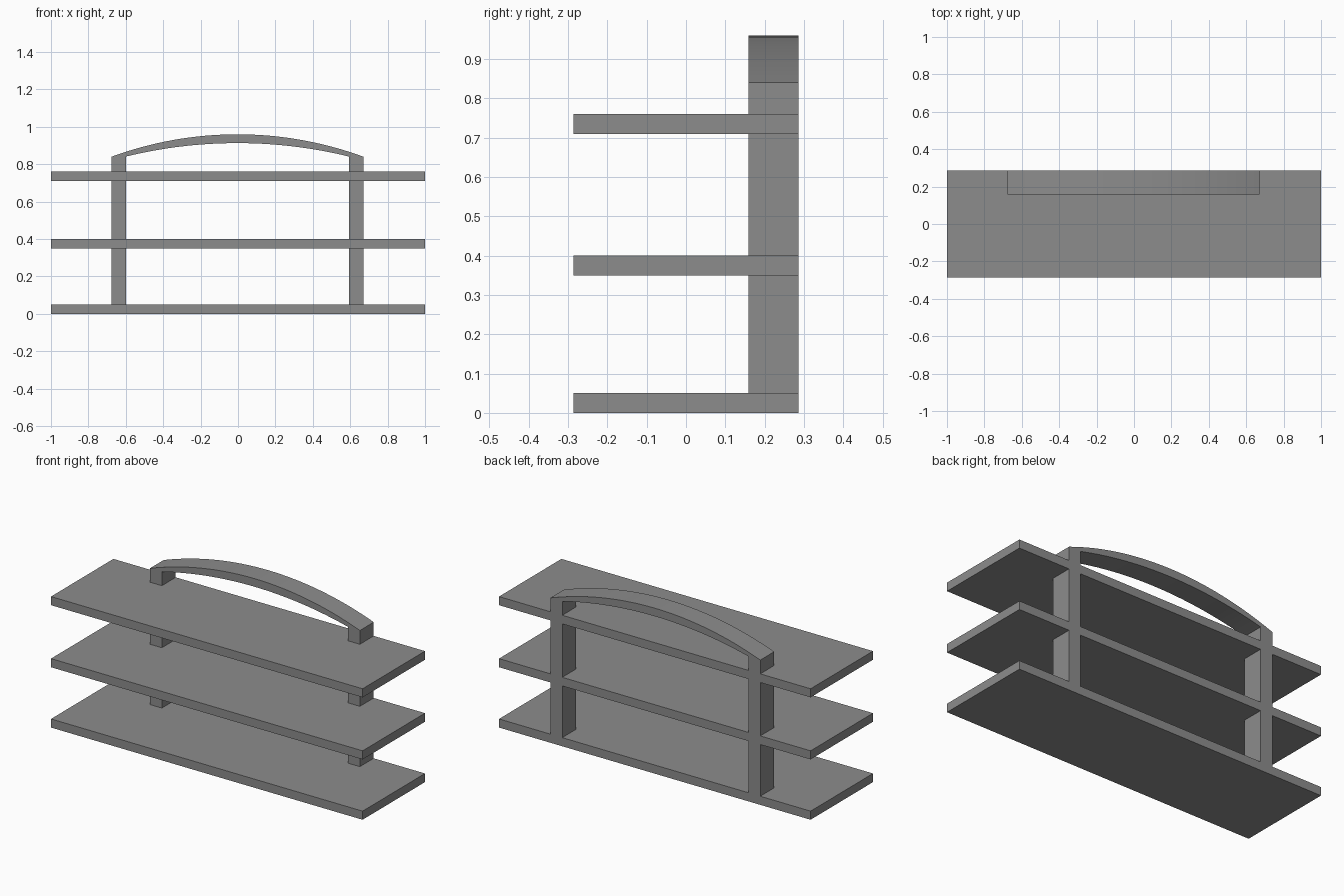
import bpy, bmesh, math

if "Cube" in bpy.data.objects:
    bpy.data.objects.remove(bpy.data.objects["Cube"])

HALF_DEPTH = 0.286     # shelf half depth, frame is flush with the back
FRAME_FRONT = 0.159
FRAME_X = -0.003       # frame sits very slightly off centre

dark_grey = bpy.data.materials.new("dark_grey")
dark_grey.diffuse_color = (0.265, 0.265, 0.265, 1)
dark_grey.use_nodes = True
dark_grey.node_tree.nodes["Principled BSDF"].inputs["Base Color"].default_value = dark_grey.diffuse_color


def shelf(name, z0, z1):
    bpy.ops.mesh.primitive_cube_add(size=1, location=(0, 0, (z0 + z1) / 2))
    ob = bpy.context.object
    ob.name = name
    ob.scale = (2, 2 * HALF_DEPTH, z1 - z0)
    bpy.ops.object.transform_apply(location=False, rotation=False, scale=True)
    ob.data.materials.append(dark_grey)


def arc(half, z_end, z_top, n=32):
    """Points of a circular arc from -half to +half, rising to z_top."""
    sag = z_top - z_end
    r = (half ** 2 + sag ** 2) / (2 * sag)
    a = math.asin(half / r)
    return [(r * math.sin(t), z_top - r + r * math.cos(t))
            for t in (a * (2 * i / n - 1) for i in range(n + 1))]


# three shelves
for name, z0, z1 in (("bottom_shelf", 0, 0.05),
                     ("middle_shelf", 0.35, 0.40),
                     ("top_shelf", 0.71, 0.76)):
    shelf(name, z0, z1)

# back frame: two posts joined by an arched handle, one extruded outline
OUT, INN, FOOT = 0.674, 0.597, 0.05
outline = ([(-OUT, FOOT)] + arc(OUT, 0.84, 0.96) + [(OUT, FOOT), (INN, FOOT)]
           + arc(INN, 0.841, 0.913)[::-1] + [(-INN, FOOT)])
bm = bmesh.new()
face = bm.faces.new([bm.verts.new((x + FRAME_X, FRAME_FRONT, z)) for x, z in outline])
ext = bmesh.ops.extrude_face_region(bm, geom=[face])
bmesh.ops.translate(bm, vec=(0, HALF_DEPTH - FRAME_FRONT, 0),
                    verts=[g for g in ext["geom"] if isinstance(g, bmesh.types.BMVert)])
bmesh.ops.recalc_face_normals(bm, faces=bm.faces)
mesh = bpy.data.meshes.new("arched_frame")
bm.to_mesh(mesh)
bm.free()
mesh.materials.append(dark_grey)
frame = bpy.data.objects.new("arched_frame", mesh)
bpy.context.collection.objects.link(frame)

# smooth the arch, keep corners sharp
bpy.ops.object.select_all(action='DESELECT')
frame.select_set(True)
bpy.context.view_layer.objects.active = frame
bpy.ops.object.shade_smooth_by_angle(angle=math.radians(15))
